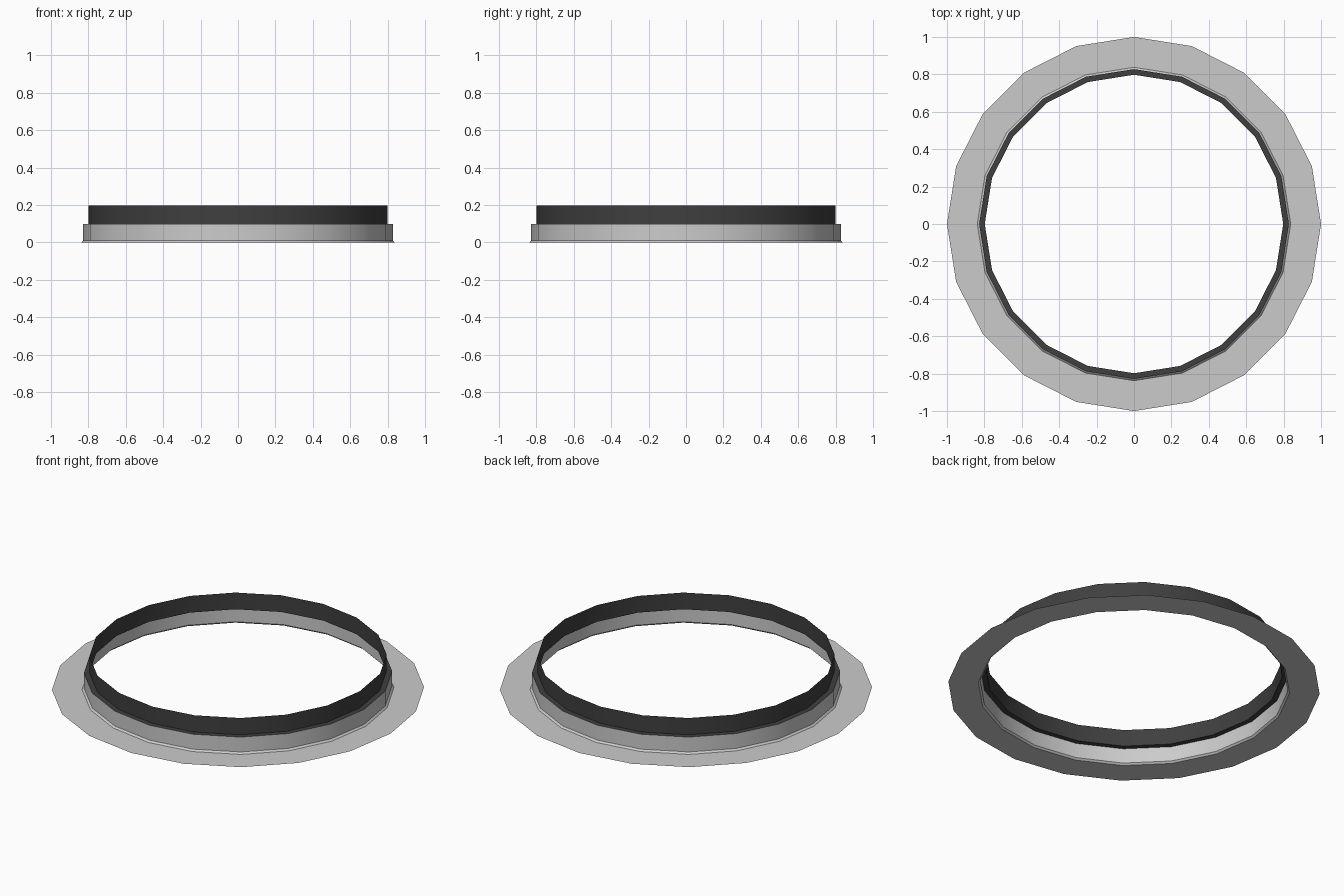
import bpy, bmesh, math

if "Cube" in bpy.data.objects:
    bpy.data.objects.remove(bpy.data.objects["Cube"])

SIDES = 20


def lathe(name, profile, color=None):
    """Revolve an open (radius, z) profile into a thin 20-sided ring."""
    bm = bmesh.new()
    rings = []
    for r, z in profile:
        rings.append([bm.verts.new((r * math.cos(2 * math.pi * i / SIDES),
                                    r * math.sin(2 * math.pi * i / SIDES), z))
                      for i in range(SIDES)])
    for a, b in zip(rings, rings[1:]):
        for i in range(SIDES):
            j = (i + 1) % SIDES
            bm.faces.new((a[i], a[j], b[j], b[i]))
    mesh = bpy.data.meshes.new(name)
    bm.to_mesh(mesh)
    bm.free()
    obj = bpy.data.objects.new(name, mesh)
    bpy.context.collection.objects.link(obj)
    if color:
        mat = bpy.data.materials.new(name + "_material")
        mat.diffuse_color = color
        mat.use_nodes = True
        mat.node_tree.nodes["Principled BSDF"].inputs["Base Color"].default_value = mat.diffuse_color
        mesh.materials.append(mat)
    bpy.ops.object.select_all(action='DESELECT')
    obj.select_set(True)
    bpy.context.view_layer.objects.active = obj
    bpy.ops.object.shade_smooth_by_angle(angle=math.radians(30))
    return obj


# Flat flange with a small bevel rising into the grey collar wall
lathe("flange_collar", [(1.0, 0), (0.838, 0), (0.828, 0.01), (0.828, 0.098)])

# Dark ledge stepping inward, then the upper band
lathe("upper_band", [(0.828, 0.098), (0.798, 0.098), (0.798, 0.197)],
      (0.05, 0.05, 0.05, 1))
